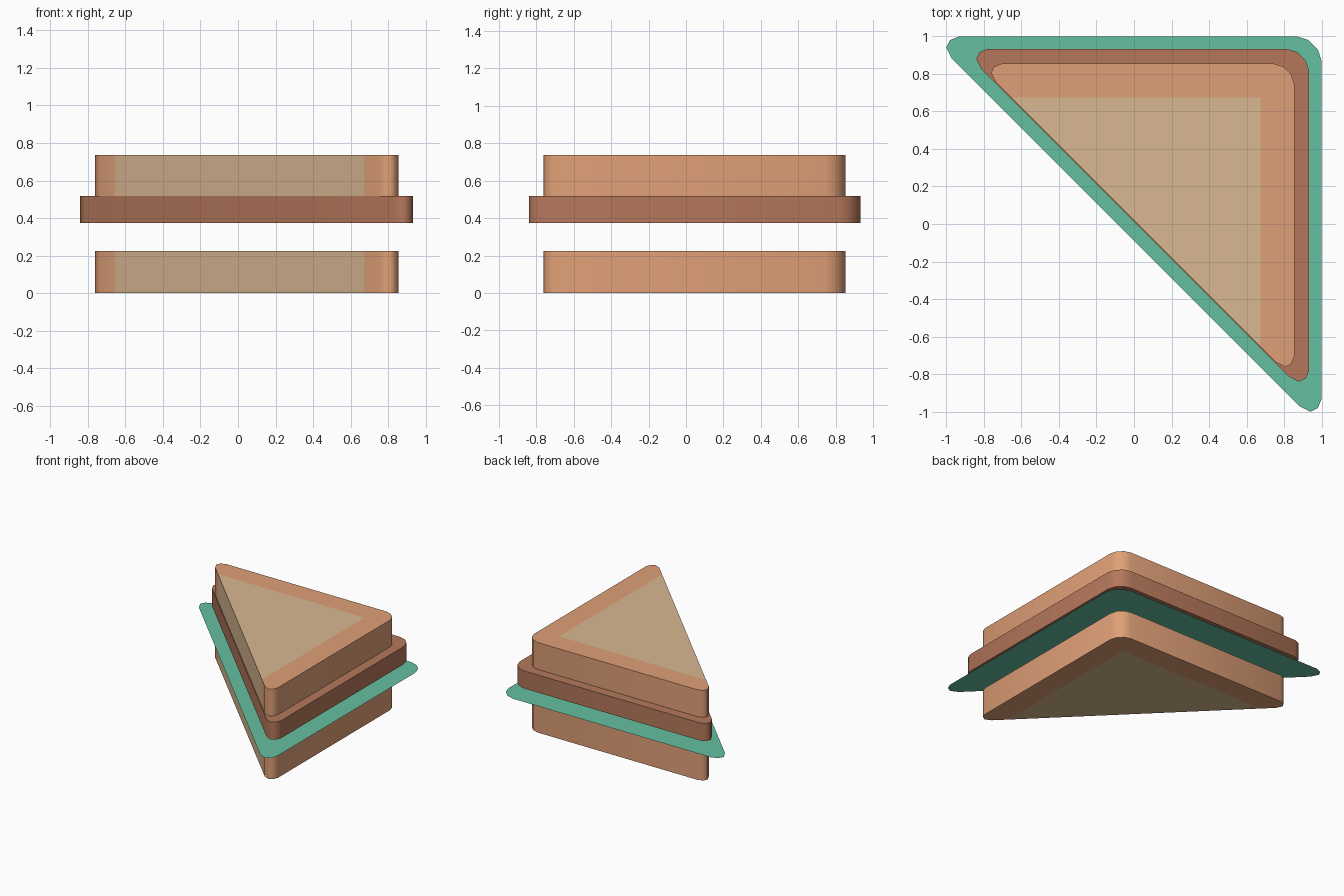
import bpy, bmesh, math

if "Cube" in bpy.data.objects:
    bpy.data.objects.remove(bpy.data.objects["Cube"])

# Rounded right-triangle outline in a 2 x 2 square, symmetric about y = x
HALF = [(-0.97, 0.88), (-1.0, 0.94), (-0.98, 0.98), (-0.93, 1.0),
        (0.865, 1.0), (0.93, 0.98)]
PROFILE = HALF + [(y, x) for x, y in reversed(HALF)]
OFFSET = 0.0465      # smaller layers sit slightly toward the square corner
CRUMB = 0.675        # inner limit of the crust


def material(name, rgb):
    m = bpy.data.materials.new(name)
    m.diffuse_color = (*rgb, 1)
    m.use_nodes = True
    m.node_tree.nodes["Principled BSDF"].inputs["Base Color"].default_value = m.diffuse_color
    return m


crust = material("crust", (0.74, 0.35, 0.185))
crumb = material("crumb", (0.69, 0.48, 0.285))
meat = material("meat", (0.46, 0.185, 0.105))
green = material("leaf_green", (0.13, 0.53, 0.355))


def outline(scale, off):
    return [(x * scale + off, y * scale + off) for x, y in PROFILE]


def finish(name, bm, mats):
    bmesh.ops.recalc_face_normals(bm, faces=bm.faces)
    mesh = bpy.data.meshes.new(name)
    bm.to_mesh(mesh)
    bm.free()
    for m in mats:
        mesh.materials.append(m)
    ob = bpy.data.objects.new(name, mesh)
    bpy.context.collection.objects.link(ob)
    bpy.ops.object.select_all(action='DESELECT')
    ob.select_set(True)
    bpy.context.view_layer.objects.active = ob
    bpy.ops.object.shade_smooth_by_angle(angle=math.radians(60))
    return ob


def walls(bm, low, high):
    n = len(low)
    return [bm.faces.new((low[i], low[(i + 1) % n], high[(i + 1) % n], high[i]))
            for i in range(n)]


def bread(name, z0, z1):
    pts = outline(0.8075, OFFSET)
    s = sum(pts[0])                      # cut side lies on x + y = s
    pts += [(CRUMB, s - CRUMB), (s - CRUMB, CRUMB)]
    bm = bmesh.new()
    low, high = [[bm.verts.new((x, y, z)) for x, y in pts] for z in (z0, z1)]
    # Crust rim and crumb triangle on both caps
    for ring, z in ((low, z0), (high, z1)):
        inner = bm.verts.new((CRUMB, CRUMB, z))
        a, b = ring[-1], ring[-2]
        bm.faces.new([a] + ring[:-2] + [b, inner])
        bm.faces.new((a, inner, b)).material_index = 1
    # Crumb shows on the middle of the cut side
    walls(bm, low, high)[-2].material_index = 1
    return finish(name, bm, (crust, crumb))


def filling(name, z0, z1, scale, off, mat):
    bm = bmesh.new()
    low = [bm.verts.new((x, y, z0)) for x, y in outline(scale, off)]
    bm.faces.new(low)
    if z1 > z0:
        high = [bm.verts.new((v.co.x, v.co.y, z1)) for v in low]
        bm.faces.new(high)
        walls(bm, low, high)
    else:
        bm.faces[:][0].normal_flip()     # flat sheet faces up
    return finish(name, bm, (mat,))


bread("bottom_bread", 0.0, 0.225)
leaf = filling("lettuce_leaf", 0.3, 0.3, 1.0, 0.0, green)
filling("meat_slice", 0.373, 0.517, 0.887, OFFSET, meat)
bread("top_bread", 0.517, 0.737)

# Keep the leaf normal pointing up
if leaf.data.polygons[0].normal.z < 0:
    leaf.data.flip_normals()
